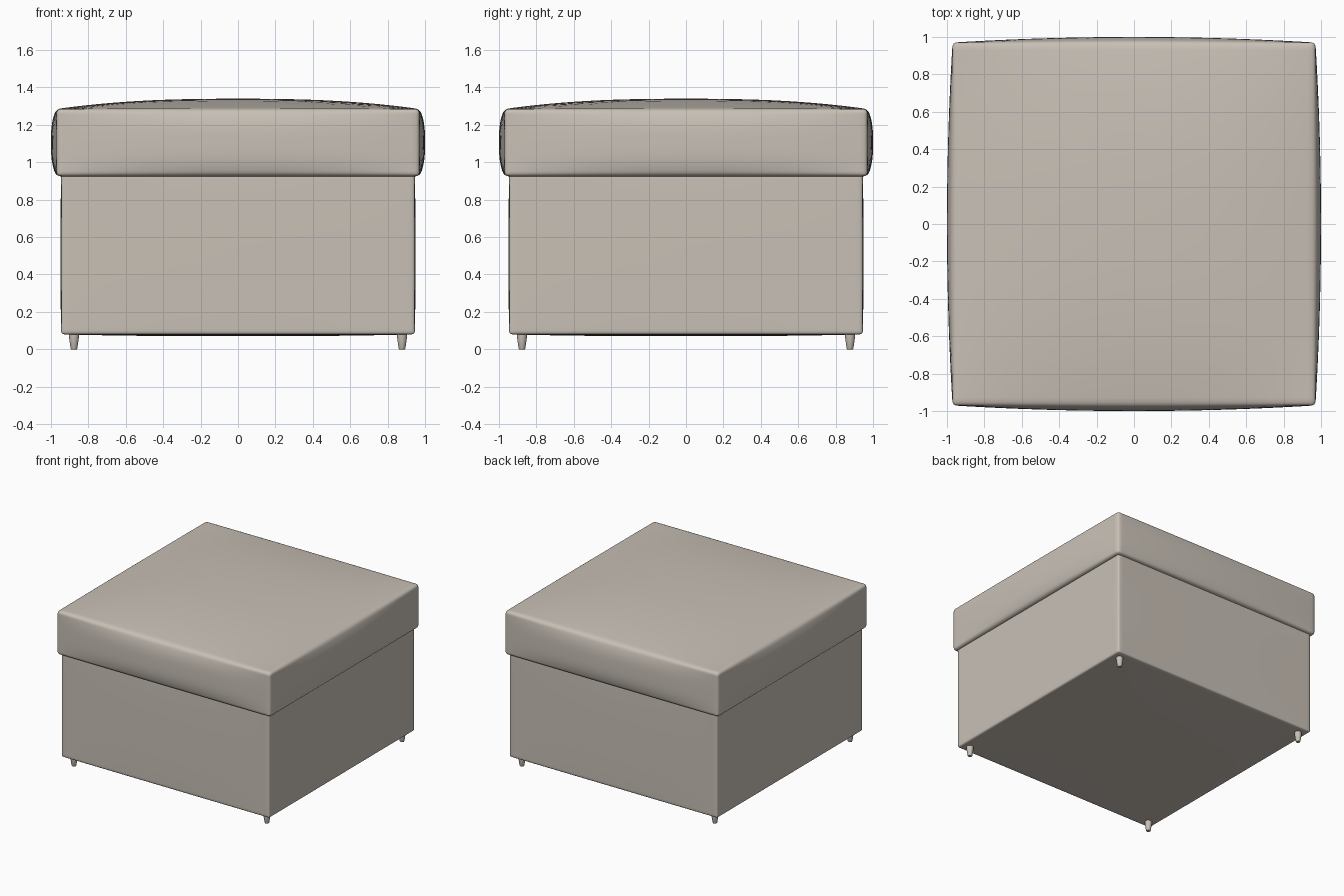
import bpy, bmesh, math
from mathutils import Vector

if "Cube" in bpy.data.objects:
    bpy.data.objects.remove(bpy.data.objects["Cube"])

fabric = bpy.data.materials.new("warm grey fabric")
fabric.diffuse_color = (0.58, 0.53, 0.47, 1)
fabric.use_nodes = True
fabric.node_tree.nodes["Principled BSDF"].inputs["Base Color"].default_value = fabric.diffuse_color


def finish(bm, name):
    me = bpy.data.meshes.new(name)
    bmesh.ops.recalc_face_normals(bm, faces=bm.faces)
    bm.to_mesh(me)
    bm.free()
    me.materials.append(fabric)
    ob = bpy.data.objects.new(name, me)
    bpy.context.collection.objects.link(ob)
    for p in me.polygons:
        p.use_smooth = True
    return ob


def soft_box(name, half, z0, z1, r, side, top, bottom):
    """Rounded box whose sides, top and bottom swell by the given amounts."""
    bm = bmesh.new()
    bmesh.ops.create_cube(bm, size=2)
    bmesh.ops.subdivide_edges(bm, edges=bm.edges[:], cuts=31, use_grid_fill=True)
    dims = Vector((half, half, (z1 - z0) / 2))
    mid = (z0 + z1) / 2
    for v in bm.verts:
        # crowd the grid towards the edges so the rounding is smooth
        u = [math.sin(c * math.pi / 2) for c in v.co]
        p = Vector([c * d for c, d in zip(u, dims)])
        core = Vector([max(-d + r, min(d - r, c)) for c, d in zip(p, dims)])
        off = p - core
        if off.length > 1e-6 and max(abs(c) for c in u) > 0.9999:
            p = core + off.normalized() * r
        a, b, c = [min(1, abs(q / d)) for q, d in zip(p, dims)]
        p.x += math.copysign(side * (1 - b * b) * (1 - c ** 3), p.x) * a ** 4
        p.y += math.copysign(side * (1 - a * a) * (1 - c ** 3), p.y) * b ** 4
        swell = (1 - abs(a) ** 2.5) * (1 - abs(b) ** 2.5) * c ** 4
        p.z += swell * (top if p.z > 0 else -bottom)
        v.co = p + Vector((0, 0, mid))
    return finish(bm, name)


# upholstered base and puffed lid
soft_box("base", 0.945, 0.08, 0.94, 0.015, 0.004, 0.0, 0.01)
soft_box("cushion_lid", 0.97, 0.925, 1.285, 0.022, 0.03, 0.055, 0.0)

# tapered feet turned from a profile
profile = [(0, 0), (0.015, 0), (0.018, 0.006), (0.024, 0.045), (0.027, 0.07), (0.027, 0.09), (0, 0.09)]
for sx, nx in ((-1, "left"), (1, "right")):
    for sy, ny in ((-1, "front"), (1, "back")):
        bm = bmesh.new()
        vs = [bm.verts.new((r, 0, z)) for r, z in profile]
        es = [bm.edges.new(e) for e in zip(vs, vs[1:])]
        bmesh.ops.spin(bm, geom=vs + es, cent=(0, 0, 0), axis=(0, 0, 1), angle=math.tau, steps=20)
        bmesh.ops.remove_doubles(bm, verts=bm.verts, dist=1e-4)
        ob = finish(bm, f"{ny}_{nx}_foot")
        ob.location = (sx * 0.877, sy * 0.877, 0)

# keep the hard edges crisp
bpy.ops.object.select_all(action='SELECT')
bpy.context.view_layer.objects.active = bpy.data.objects["base"]
bpy.ops.object.shade_smooth_by_angle(angle=math.radians(40))
